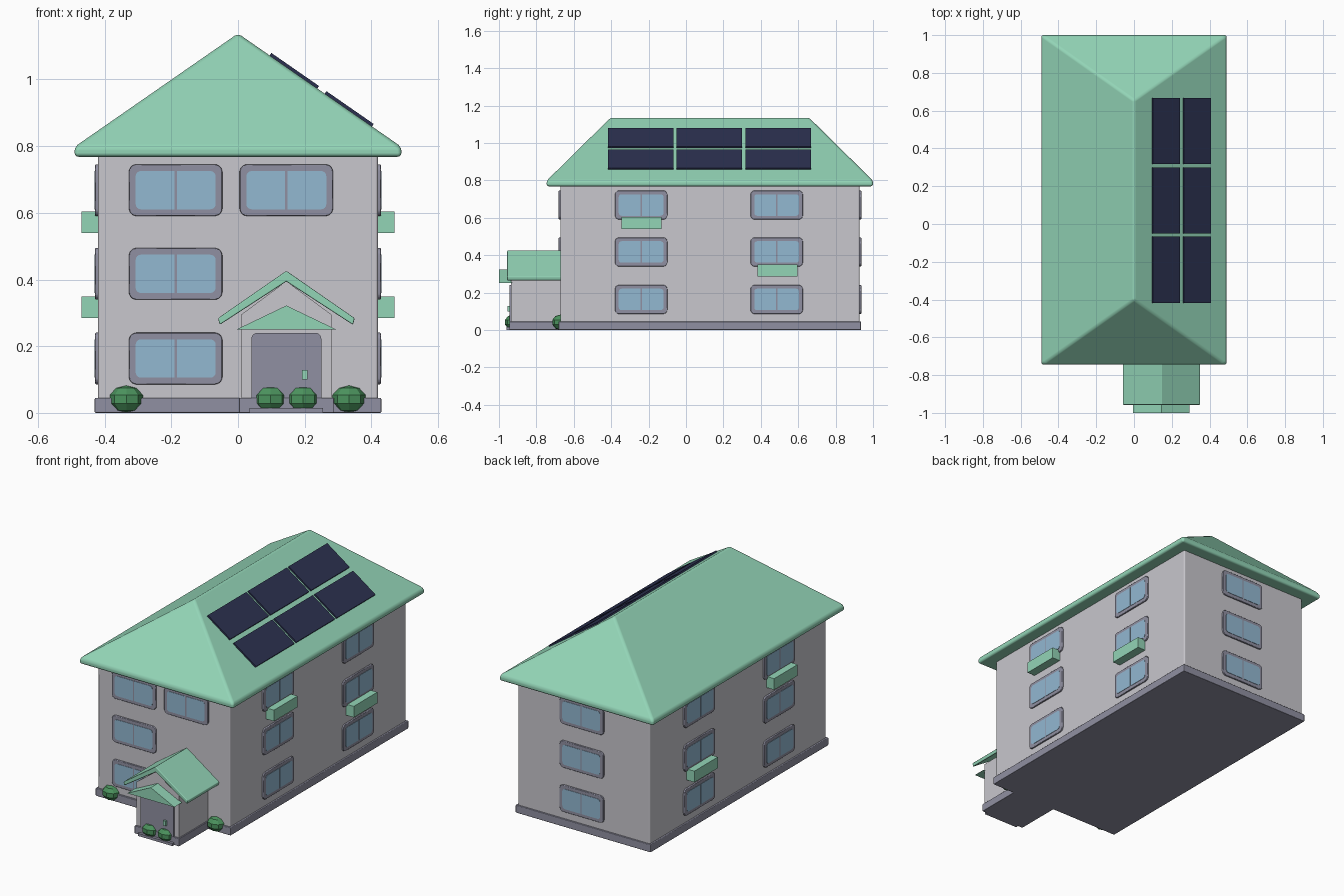
import bpy, bmesh, math
from mathutils import Vector

if "Cube" in bpy.data.objects:
    bpy.data.objects.remove(bpy.data.objects["Cube"])


def material(name, rgb):
    m = bpy.data.materials.new(name)
    m.diffuse_color = (*rgb, 1)
    m.use_nodes = True
    m.node_tree.nodes["Principled BSDF"].inputs["Base Color"].default_value = m.diffuse_color
    return m


WALL = material("pale grey wall", (0.58, 0.57, 0.61))
GREEN = material("mint green", (0.29, 0.66, 0.47))
GREY = material("slate grey trim", (0.28, 0.28, 0.36))
GLASS = material("blue glass", (0.29, 0.48, 0.64))
PANEL = material("navy panel", (0.024, 0.03, 0.08))
LEAF = material("leaf green", (0.07, 0.29, 0.11))


def finish(name, bm, mat, bevel=0.0, segments=2, smooth=True):
    bmesh.ops.recalc_face_normals(bm, faces=bm.faces)
    me = bpy.data.meshes.new(name)
    bm.to_mesh(me)
    bm.free()
    ob = bpy.data.objects.new(name, me)
    bpy.context.collection.objects.link(ob)
    me.materials.append(mat)
    if bevel:
        mod = ob.modifiers.new("bevel", 'BEVEL')
        mod.width, mod.segments = bevel, segments
        mod.limit_method, mod.angle_limit = 'ANGLE', math.radians(20)
        if smooth:
            for p in me.polygons:
                p.use_smooth = True
            mod.harden_normals = True
    return ob


def prism(name, pts, mat, origin, u, v, depth, **kw):
    """Profile pts in the (u, v) plane at origin, extruded by the vector depth."""
    bm = bmesh.new()
    o, u, v = Vector(origin), Vector(u), Vector(v)
    face = bm.faces.new([bm.verts.new(o + u * a + v * b) for a, b in pts])
    ext = bmesh.ops.extrude_face_region(bm, geom=[face])["geom"]
    bmesh.ops.translate(bm, vec=Vector(depth),
                        verts=[g for g in ext if isinstance(g, bmesh.types.BMVert)])
    return finish(name, bm, mat, **kw)


def box(name, x, y, z, mat, **kw):
    pts = [(x[0], y[0]), (x[1], y[0]), (x[1], y[1]), (x[0], y[1])]
    return prism(name, pts, mat, (0, 0, z[0]), (1, 0, 0), (0, 1, 0),
                 (0, 0, z[1] - z[0]), **kw)


def rounded(w, h, r, corners=(1, 1, 1, 1), n=4):
    """Rounded rectangle; corners run top right, top left, bottom left, bottom right."""
    pts = []
    signs = [(1, 1), (-1, 1), (-1, -1), (1, -1)]
    for k, (sx, sy) in enumerate(signs):
        if not corners[k]:
            pts.append((sx * w / 2, sy * h / 2))
            continue
        for i in range(n + 1):
            a = math.pi / 2 * (k + i / n)
            pts.append((sx * (w / 2 - r) + r * math.cos(a),
                        sy * (h / 2 - r) + r * math.sin(a)))
    return pts


def window(centre, u, normal):
    up, n, c, u = (0, 0, 1), Vector(normal), Vector(centre), Vector(u)
    prism("window_frame", rounded(0.28, 0.155, 0.022), GREY, c - n * 0.01, u, up,
          n * 0.019, bevel=0.003, segments=1)
    for s in (-1, 1):
        outer = (s > 0, s < 0, s < 0, s > 0)
        prism("window_pane", rounded(0.116, 0.115, 0.016, outer), GLASS,
              c + n * 0.006 + u * s * 0.062, u, up, n * 0.005)


# main walls and plinth
box("main_walls", (-0.42, 0.42), (-0.672, 0.928), (0.03, 0.785), WALL, bevel=0.008)
box("main_plinth", (-0.43, 0.43), (-0.682, 0.936), (0, 0.045), GREY, bevel=0.004)

# hipped roof with softened edges
bm = bmesh.new()
X, Y0, Y1 = 0.49, -0.745, 1.0
ring = [(-X, Y0), (X, Y0), (X, Y1), (-X, Y1)]
low = [bm.verts.new((x, y, 0.768)) for x, y in ring]
eave = [bm.verts.new((x, y, 0.798)) for x, y in ring]
front, back = bm.verts.new((0, -0.4, 1.138)), bm.verts.new((0, 0.655, 1.138))
bm.faces.new(low)
for i in range(4):
    j = (i + 1) % 4
    bm.faces.new((low[i], low[j], eave[j], eave[i]))
for f in ((eave[0], eave[1], front), (eave[1], eave[2], back, front),
          (eave[2], eave[3], back), (eave[3], eave[0], front, back)):
    bm.faces.new(f)
finish("main_roof", bm, GREEN, bevel=0.012, segments=3)

# solar panels lying on the right slope
slope = Vector((0.49, 0, -0.34)).normalized()
normal = Vector((0.34, 0, 0.49)).normalized()
for x0, x1 in ((0.095, 0.238), (0.26, 0.402)):
    for yc in (-0.242, 0.125, 0.493):
        xm = (x0 + x1) / 2
        w = (x1 - x0) / slope.x
        prism("solar_panel", rounded(w, 0.35, 0, (0, 0, 0, 0)), PANEL,
              (xm, yc, 1.138 - xm * 0.34 / 0.49), slope, (0, 1, 0), normal * 0.009)

# windows on each storey, window boxes on both sides
levels = (0.163, 0.417, 0.668)
for z in levels:
    window((-0.187, -0.672, z), (1, 0, 0), (0, -1, 0))
    window((0.01, 0.928, z), (-1, 0, 0), (0, 1, 0))
    for s in (-1, 1):
        for y in (-0.24, 0.485):
            window((s * 0.42, y, z), (0, s, 0), (s, 0, 0))
window((0.145, -0.672, levels[2]), (1, 0, 0), (0, -1, 0))
for s in (-1, 1):
    for y, z in ((-0.237, 0.572), (0.488, 0.317)):
        xs = sorted((s * 0.415, s * 0.47))
        box("window_box", xs, (y - 0.107, y + 0.107), (z - 0.032, z + 0.032), GREEN)

# porch walls, plinth, step
PX = 0.145
porch = [(-0.135, 0.03), (0.135, 0.03), (0.135, 0.295), (0, 0.395), (-0.135, 0.295)]
prism("porch_walls", porch, WALL, (PX, -0.935, 0), (1, 0, 0), (0, 0, 1), (0, 0.28, 0))
box("porch_plinth", (0.003, 0.287), (-0.945, -0.66), (0, 0.045), GREY, bevel=0.003)
box("porch_step", (0.035, 0.255), (-0.96, -0.93), (0, 0.015), GREY)

# porch gable roof as one bent slab
gable = [(-0.205, 0.284), (-0.2, 0.264), (0, 0.394), (0.2, 0.264),
         (0.205, 0.284), (0, 0.426)]
prism("porch_roof", gable, GREEN, (PX, -0.957, 0), (1, 0, 0), (0, 0, 1),
      (0, 0.29, 0), bevel=0.004)

# small pointed canopy over the door
prism("door_canopy", [(-0.15, 0.25), (0.15, 0.25), (0, 0.322)], GREEN,
      (PX, -1.0, 0), (1, 0, 0), (0, 0, 1), (0, 0.07, 0))

# door and handle
prism("door", rounded(0.21, 0.2, 0.018, (1, 1, 0, 0)), GREY, (PX, -0.93, 0.14),
      (1, 0, 0), (0, 0, 1), (0, -0.013, 0))
box("door_handle", (0.192, 0.208), (-0.955, -0.94), (0.1, 0.128), GREEN)

# faceted bushes
for x, y in ((-0.335, -0.672), (0.333, -0.672), (0.097, -0.925), (0.195, -0.925)):
    bm = bmesh.new()
    bmesh.ops.create_uvsphere(bm, u_segments=8, v_segments=5, radius=1)
    for v in bm.verts:
        v.co = Vector((x + v.co.x * 0.052, y + v.co.y * 0.045, 0.041 + v.co.z * 0.041))
    finish("bush", bm, LEAF)
